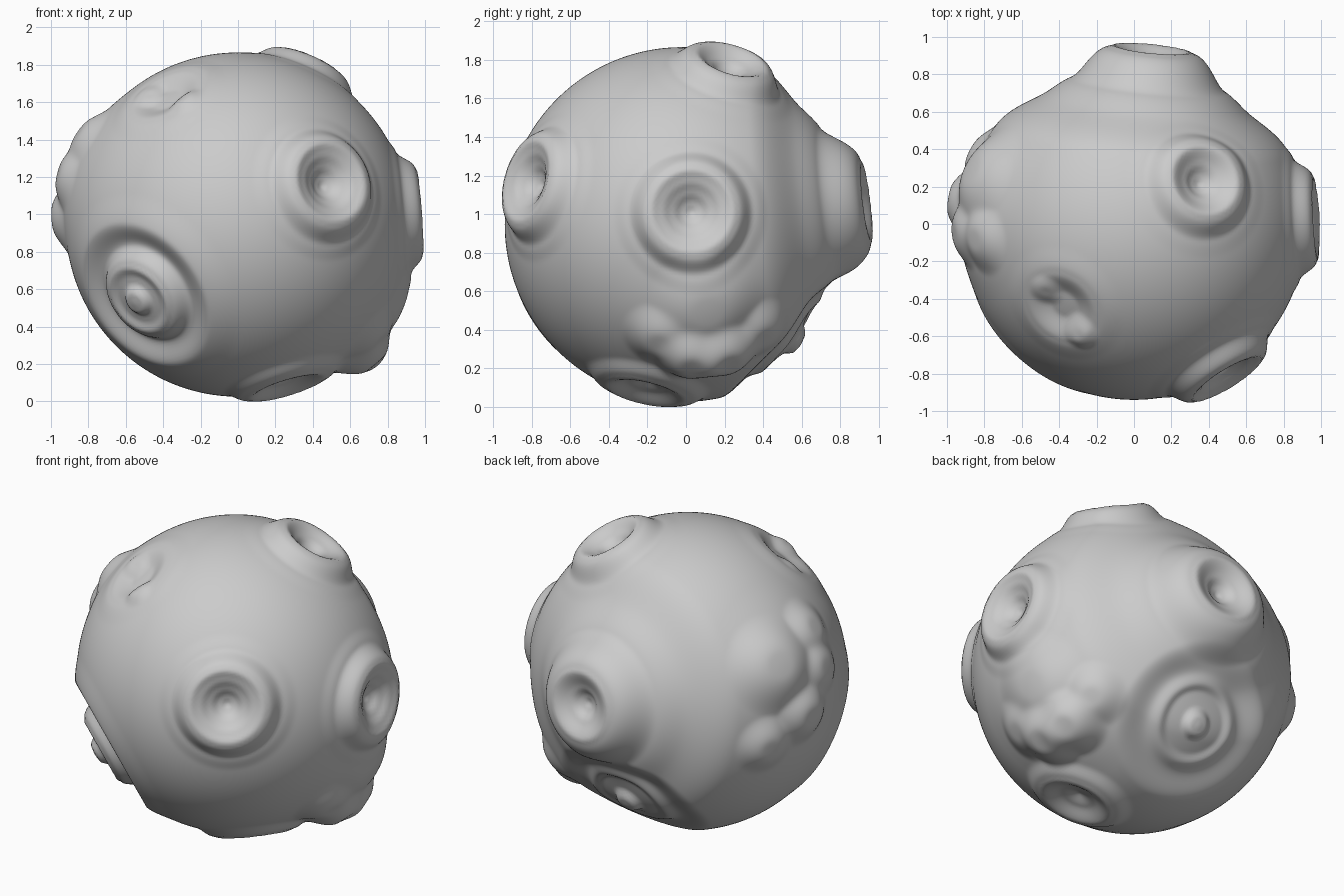
import bpy, bmesh
from mathutils import Vector

CENTRE = Vector((0, -0.02, 0.94))
RADIUS = 0.92

# Radial profiles: (distance from feature centre, height over the ball)
CRATER = [(0, -0.05), (0.05, -0.03), (0.10, 0.01), (0.15, 0.05), (0.20, 0.08), (0.22, 0.075), (0.33, 0.01), (0.42, 0)]
TOP_CRATER = [(0, -0.05), (0.05, -0.03), (0.10, 0.01), (0.18, 0.07), (0.20, 0.065), (0.32, 0.005), (0.42, 0)]
LOW_CRATER = [(0, -0.06), (0.10, -0.025), (0.20, 0.035), (0.24, 0.03), (0.34, 0)]
VOLCANO = [(0, -0.05), (0.05, -0.03), (0.10, 0.01), (0.19, 0.07), (0.22, 0.065), (0.46, -0.045), (0.62, -0.055), (0.95, 0)]
TARGET = [(0, 0.02), (0.05, 0.015), (0.10, -0.02), (0.14, -0.02), (0.19, 0.0),
          (0.22, -0.01), (0.31, -0.06), (0.44, 0.01), (0.60, 0)]
SUNK_TARGET = [(0, -0.03), (0.05, -0.035), (0.11, -0.07), (0.20, -0.07), (0.26, -0.05),
               (0.33, -0.06), (0.52, 0)]
DENT = [(0, -0.05), (0.08, -0.05), (0.20, 0.0), (0.25, 0.005), (0.36, 0)]
MOUND = [(0, 0.04), (0.55, 0)]


def smooth(t):
    t = max(0.0, min(1.0, t))
    return t * t * (3 - 2 * t)


def profile_height(profile, d):
    for (d0, h0), (d1, h1) in zip(profile, profile[1:]):
        if d <= d1:
            t = (d - d0) / (d1 - d0)
            # straight walls inside a rim, eased slopes elsewhere
            return h0 + (h1 - h0) * (0.5 * t + 0.5 * smooth(t) if h1 > h0 and d1 <= 0.2 else smooth(t))
    return 0.0


def direction(x, y, z):
    return Vector((x, y, z)).normalized()


# Round features: direction from the ball centre and profile
ROUND = [
    (direction(0.48, -0.78, 0.22), CRATER),          # front
    (direction(0.95, 0.05, 0.07), CRATER),           # right
    (direction(0.37, 0.25, 0.83), TOP_CRATER),       # top
    (direction(0.26, -0.19, -0.86), LOW_CRATER),     # bottom
    (direction(0.09, 0.90, 0.11), VOLCANO),          # back
    (direction(-0.54, -0.61, -0.41), TARGET),        # front left, low
    (direction(0.01, 0.66, -0.67), SUNK_TARGET),     # back, low
    (direction(-0.39, -0.43, 0.70), DENT),           # front left, high
    (direction(-0.90, 0.13, 0.32), MOUND),           # under left lumps
    (direction(0.75, 0.13, -0.53), MOUND),           # under low right lumps
]

# Lumps grouped as one pad and four toes: direction, radius, height
LUMPS = [
    (direction(-0.85, 0.30, 0.38), 0.27, 0.055),
    (direction(-0.80, -0.06, 0.46), 0.18, 0.045),
    (direction(-0.91, -0.03, 0.26), 0.18, 0.05),
    (direction(-0.94, 0.15, 0.03), 0.19, 0.065),
    (direction(-0.87, 0.41, -0.11), 0.18, 0.05),
    (direction(0.78, 0.12, -0.41), 0.28, 0.04),
    (direction(0.70, -0.11, -0.57), 0.19, 0.05),
    (direction(0.67, 0.05, -0.68), 0.20, 0.10),
    (direction(0.65, 0.22, -0.66), 0.20, 0.10),
    (direction(0.62, 0.40, -0.55), 0.18, 0.05),
    # small knobs on the floor of the high dent
    (direction(-0.47, -0.34, 0.69), 0.09, 0.02),
    (direction(-0.29, -0.56, 0.66), 0.10, 0.025),
]


def surface_offset(n):
    total = 0.0
    for axis, prof in ROUND:
        d = RADIUS * n.angle(axis, 0.0)
        if d < prof[-1][0]:
            total += profile_height(prof, d)
    # lumps blend by a soft maximum so that the creases between them stay
    lump = 0.0
    for axis, r, h in LUMPS:
        d = RADIUS * n.angle(axis, 0.0)
        if d < r * 1.15:
            k = h * smooth((1.15 - d / r) * 1.1)
            lump = (lump ** 2.5 + k ** 2.5) ** 0.4
    return total + lump


# Cratered ball
bm = bmesh.new()
bmesh.ops.create_icosphere(bm, subdivisions=7, radius=1.0)
for v in bm.verts:
    n = v.co.normalized()
    v.co = CENTRE + n * (RADIUS + surface_offset(n))
low = min(v.co.z for v in bm.verts)
for v in bm.verts:
    v.co.z -= low
for f in bm.faces:
    f.smooth = True
mesh = bpy.data.meshes.new("cratered_ball")
bm.to_mesh(mesh)
bm.free()
ball = bpy.data.objects.new("cratered_ball", mesh)
bpy.context.collection.objects.link(ball)
